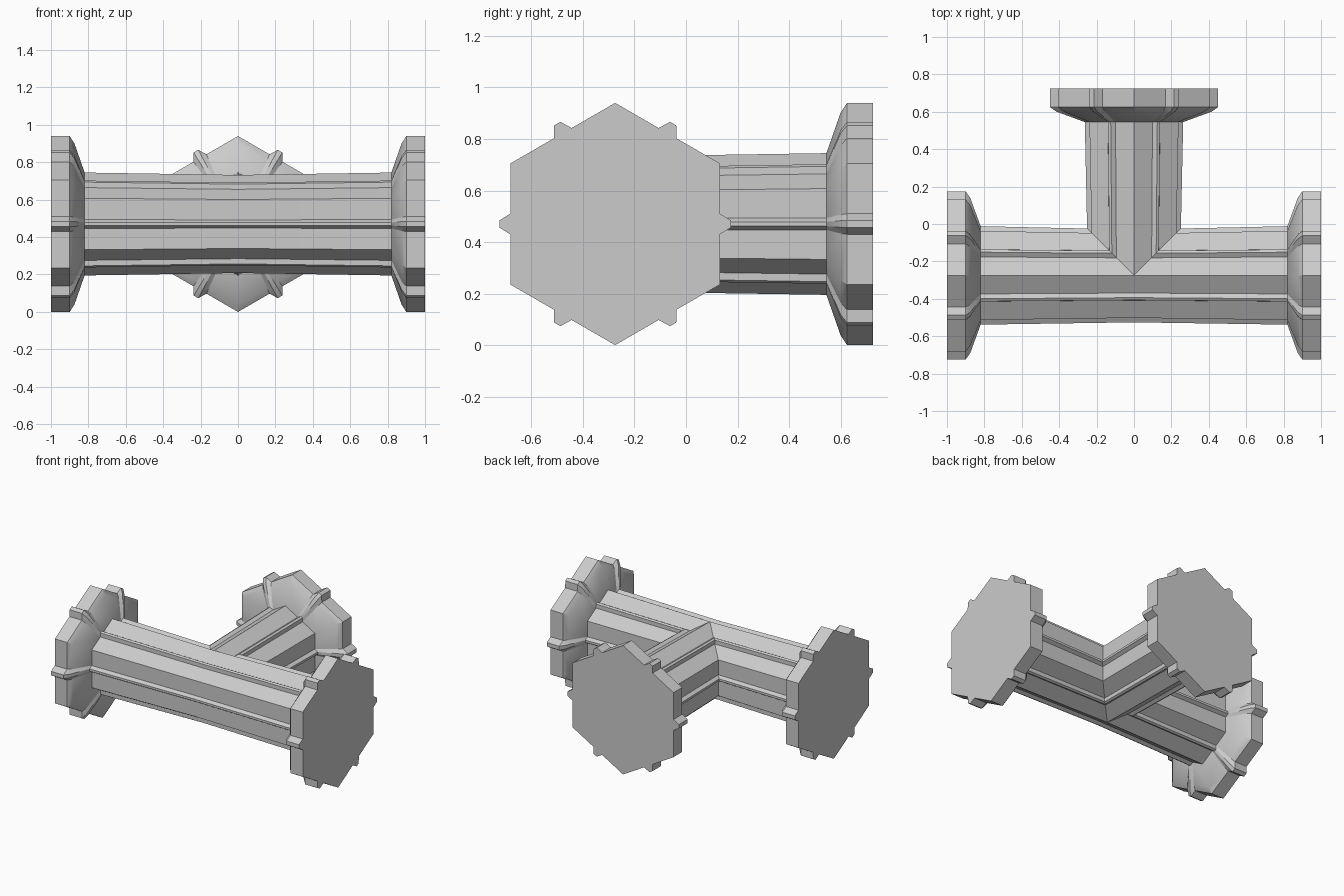
import bpy, bmesh
from math import pi
from mathutils import Matrix, Vector

if "Cube" in bpy.data.objects:
    bpy.data.objects.remove(bpy.data.objects["Cube"])

CENTRE = Vector((0, -0.275, 0.47))
R0, R1, R = 0.262, 0.275, 0.47      # pipe radius at joint, at flange, flange radius


def ribbed_hexagon():
    """Unit cross-section: hexagon with a small tapered rib on every side."""
    apothem, tip = 0.866, 0.957
    pts = []
    for i in range(6):
        rot = Matrix.Rotation(i * pi / 3, 2)
        for p in ((apothem, -0.5), (apothem, -0.085), (tip, -0.03),
                  (tip, 0.03), (apothem, 0.085)):
            pts.append(rot @ Vector(p))
    return pts


PROFILE = ribbed_hexagon()


def place(u, v, d, arm):
    # arm 0 = right, 1 = left, 2 = branch towards the back
    if arm == 2:
        return CENTRE + Vector((u, d, v))
    return CENTRE + Vector((d if arm == 0 else -d, u, v))


def bridge(bm, a, b):
    n = len(a)
    for i in range(n):
        bm.faces.new((a[i], a[(i + 1) % n], b[(i + 1) % n], b[i]))


def finish(name, bm):
    bmesh.ops.remove_doubles(bm, verts=bm.verts, dist=0.0005)
    bmesh.ops.recalc_face_normals(bm, faces=bm.faces)
    mesh = bpy.data.meshes.new(name)
    bm.to_mesh(mesh)
    bm.free()
    ob = bpy.data.objects.new(name, mesh)
    bpy.context.collection.objects.link(ob)
    bpy.ops.object.select_all(action='DESELECT')
    ob.select_set(True)
    bpy.context.view_layer.objects.active = ob
    bpy.ops.object.shade_smooth_by_angle(angle=pi / 7)
    return ob


# Tee pipe: three slightly tapered arms mitred together at the centre
bm = bmesh.new()
for arm in range(3):
    inner, outer = [], []
    for p in PROFILE:
        u, v = p * R0
        u = 0.0 if abs(u) < 1e-5 else u
        start = abs(u) if arm == 2 else max(u, 0.0)
        inner.append(bm.verts.new(place(u, v, start, arm)))
        outer.append(bm.verts.new(place(p.x * R1, p.y * R1, 0.82, arm)))
    bridge(bm, inner, outer)
finish("tee_pipe", bm)

# Flanges: flared collar with a flat closed end
for arm, name in enumerate(("right_flange", "left_flange", "branch_flange")):
    bm = bmesh.new()
    rings = [[bm.verts.new(place(p.x * r, p.y * r, d, arm)) for p in PROFILE]
             for d, r in ((0.82, R1), (0.875, 0.432), (0.90, R), (1.0, R))]
    for a, b in zip(rings, rings[1:]):
        bridge(bm, a, b)
    bm.faces.new(rings[0])
    bm.faces.new(rings[-1])
    finish(name, bm)
